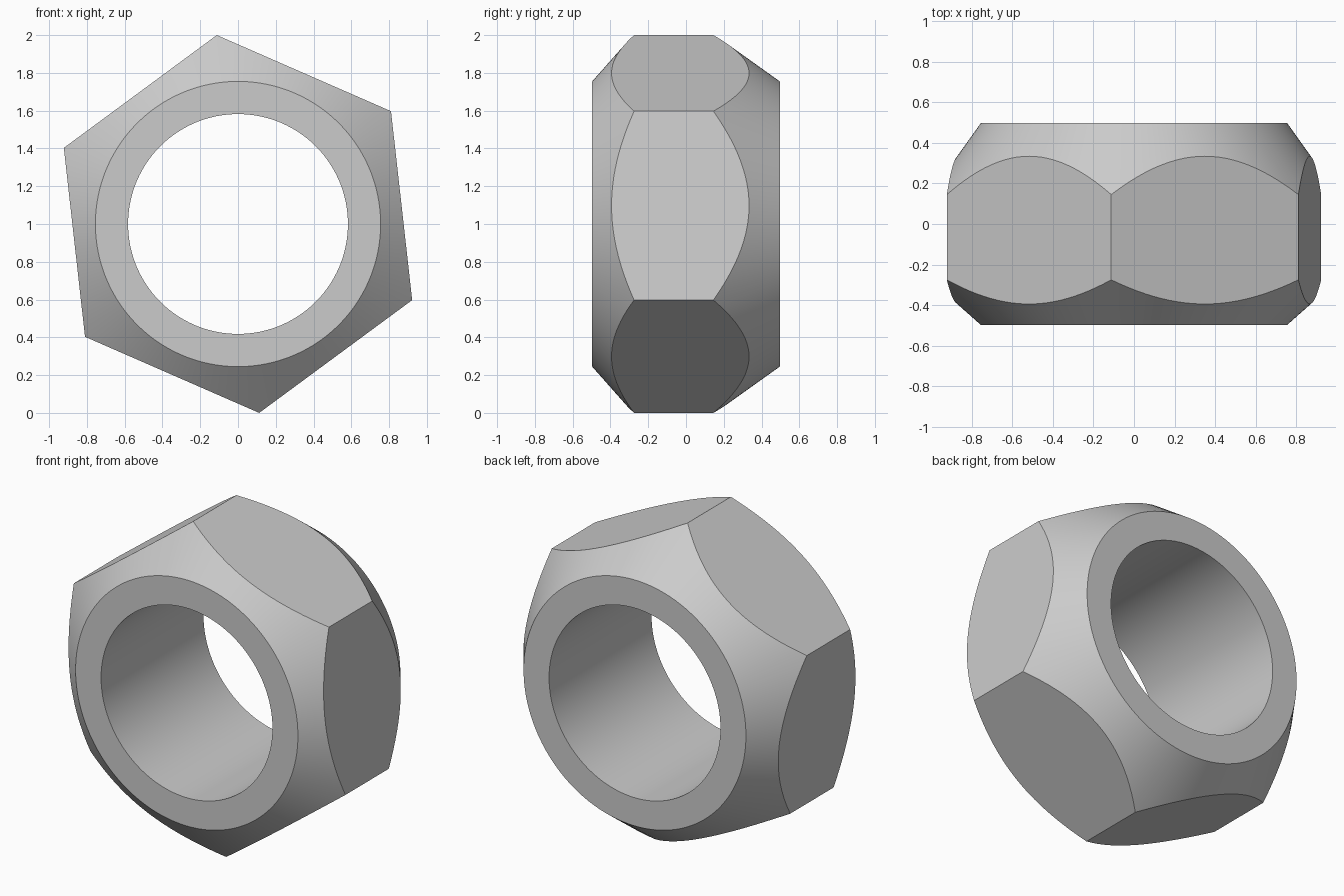
import bpy
import bmesh
from math import cos, sin, radians, pi

cube = bpy.data.objects.get("Cube")
if cube:
    bpy.data.objects.remove(cube, do_unlink=True)

SEGMENTS = 144                 # multiple of six, so corners fall on samples
CORNER_R = 1.0063              # centre to hexagon corner
TURN = radians(36.4)           # direction of the first corner
BORE_R, RIM_R, HALF = 0.582, 0.755, 0.497
FRONT_CORNER, BACK_CORNER = -0.275, 0.145   # chamfer depth at the corners


def hex_radius(a):
    """Distance from the centre to the hexagon at angle a past a corner."""
    return CORNER_R * cos(pi / 6) / cos(a % (pi / 3) - pi / 6)


def cone_y(r, rim_y, corner_y):
    """Depth of a chamfer cone at radius r."""
    return rim_y + (corner_y - rim_y) * (r - RIM_R) / (CORNER_R - RIM_R)


def section(a):
    """Closed cross-section at angle a: bore, front rim, flat, back rim."""
    r = hex_radius(a)
    return [(BORE_R, -HALF), (RIM_R, -HALF),
            (r, cone_y(r, -HALF, FRONT_CORNER)),
            (r, cone_y(r, HALF, BACK_CORNER)),
            (RIM_R, HALF), (BORE_R, HALF)]


# Hexagonal nut swept around its bore
bm = bmesh.new()
rings = []
for i in range(SEGMENTS):
    a = 2 * pi * i / SEGMENTS
    rings.append([bm.verts.new((r * cos(a + TURN), y, 1 + r * sin(a + TURN)))
                  for r, y in section(a + 1e-9)])
for i, ring in enumerate(rings):
    following = rings[(i + 1) % SEGMENTS]
    for j in range(len(ring)):
        k = (j + 1) % len(ring)
        bm.faces.new((ring[j], ring[k], following[k], following[j]))
bmesh.ops.recalc_face_normals(bm, faces=bm.faces)
mesh = bpy.data.meshes.new("hex_nut")
bm.to_mesh(mesh)
bm.free()
nut = bpy.data.objects.new("hex_nut", mesh)
bpy.context.collection.objects.link(nut)

# Plain grey metal
grey = bpy.data.materials.new("light_grey")
grey.use_nodes = True
colour = (0.6, 0.6, 0.6, 1)
grey.diffuse_color = colour
grey.node_tree.nodes["Principled BSDF"].inputs["Base Color"].default_value = colour
mesh.materials.append(grey)

# Smooth cones and bore, crisp edges
bpy.ops.object.select_all(action="DESELECT")
nut.select_set(True)
bpy.context.view_layer.objects.active = nut
bpy.ops.object.shade_smooth_by_angle(angle=radians(25))
